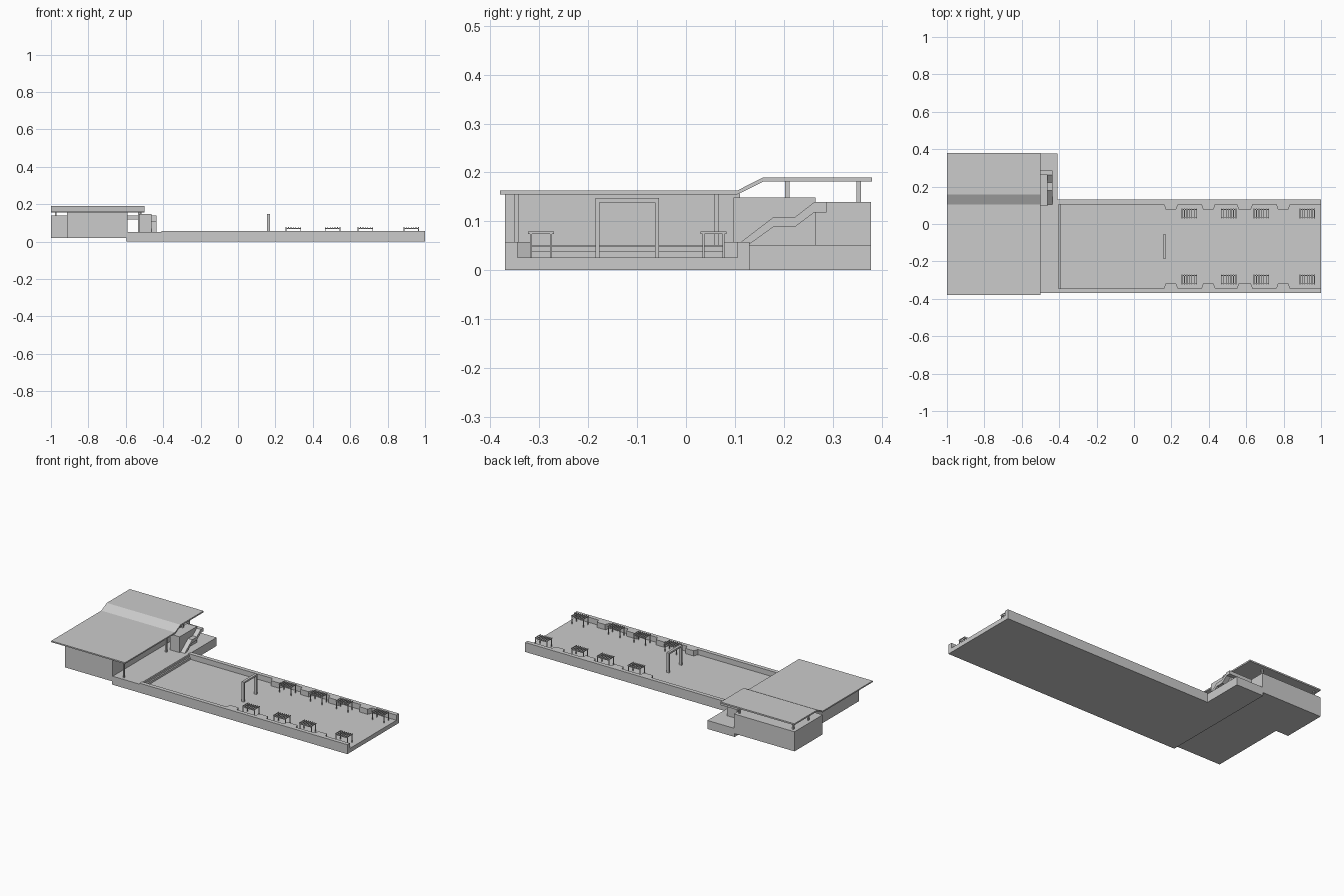
import bpy, bmesh
from mathutils import Vector

MID = -0.12  # centre line of the long terrace in y


def make(name, bm):
    bmesh.ops.recalc_face_normals(bm, faces=bm.faces)
    me = bpy.data.meshes.new(name)
    bm.to_mesh(me)
    bm.free()
    ob = bpy.data.objects.new(name, me)
    bpy.context.collection.objects.link(ob)
    return ob


def add_box(bm, x0, x1, y0, y1, z0, z1):
    vs = bmesh.ops.create_cube(bm, size=1)["verts"]
    for v in vs:
        v.co = Vector((x1 if v.co.x > 0 else x0,
                       y1 if v.co.y > 0 else y0,
                       z1 if v.co.z > 0 else z0))


def boxes(name, *dims):
    bm = bmesh.new()
    for d in dims:
        add_box(bm, *d)
    return make(name, bm)


def extrude(name, pts, vec):
    bm = bmesh.new()
    f = bm.faces.new([bm.verts.new(p) for p in pts])
    r = bmesh.ops.extrude_face_region(bm, geom=[f], use_keep_orig=True)
    bmesh.ops.translate(bm, vec=vec, verts=[g for g in r["geom"] if isinstance(g, bmesh.types.BMVert)])
    return make(name, bm)


def yz(name, prof, x0, x1):
    return extrude(name, [(x0, y, z) for y, z in prof], (x1 - x0, 0, 0))


# Long sunken terrace, entry platform and steps down
boxes("terrace_floor", (-0.41, 1, -0.37, 0.13, 0, 0.026))
extrude("entry_platform", [(-0.595, -0.37, 0), (-0.41, -0.37, 0), (-0.41, 0.378, 0),
                           (-0.595, 0.378, 0)], (0, 0, 0.052))
boxes("entry_steps", (-0.41, -0.403, -0.345, 0.105, 0.026, 0.05),
      (-0.403, -0.394, -0.345, 0.105, 0.026, 0.038))

# Side walls with alcoves along the far half, mirrored across the centre line
bays = [(0.16, 0.235), (0.36, 0.435), (0.55, 0.635), (0.76, 0.835)]
outline = [(1, 0.13), (-0.41, 0.13), (-0.41, 0.105)]
for a, b in bays:
    outline += [(a, 0.105), (a + 0.01, 0.077), (b - 0.01, 0.077), (b, 0.105)]
outline.append((1, 0.105))
for side, s in (("back", 1), ("front", -1)):
    pts = [(x, MID + s * (y - MID), 0.026) for x, y in outline]
    extrude(side + "_alcove_wall", pts, (0, 0, 0.032))

    # Slatted shelters standing in front of each alcove
    for i, x in enumerate((0.255, 0.465, 0.64, 0.885)):
        y0, y1 = sorted((MID + s * (0.03 - MID), MID + s * (0.083 - MID)))
        t, w = 0.004, 0.082
        dims = [(px, px + t, py, py + t, 0.026, 0.074)
                for px in (x, x + w - t) for py in (y0 + 0.004, y1 - 0.008)]
        dims += [(x, x + w, py, py + t, 0.068, 0.074) for py in (y0 + 0.004, y1 - 0.008)]
        dims += [(x + k * (w - t) / 6, x + k * (w - t) / 6 + t, y0, y1, 0.074, 0.079) for k in range(7)]
        boxes(f"{side}_shelter_{i + 1}", *dims)

# Free-standing gate frame
yz("gate_frame", [(-0.185, 0.026), (-0.185, 0.148), (-0.055, 0.148), (-0.055, 0.026),
                  (-0.063, 0.026), (-0.063, 0.138), (-0.177, 0.138), (-0.177, 0.026)], 0.154, 0.17)

# Main building, lower wing with roof terrace, and stair room
boxes("main_building", (-0.915, -0.59, -0.37, 0.11, 0.02, 0.157))
boxes("rear_wing", (-1, -0.59, 0.105, 0.378, 0.02, 0.14))
boxes("stair_room", (-0.53, -0.463, 0.097, 0.265, 0.05, 0.149))

# Outside stair with a half landing, and the bridge to the terrace
yz("outside_stair", [(0.105, 0.052), (0.178, 0.108), (0.222, 0.108), (0.262, 0.139), (0.287, 0.139),
                     (0.287, 0.118), (0.262, 0.118), (0.222, 0.088), (0.178, 0.088), (0.128, 0.052)],
   -0.463, -0.435)
boxes("stair_bridge", (-0.59, -0.463, 0.265, 0.287, 0.118, 0.139))

# Roof with a raised rear section
yz("roof", [(-0.38, 0.155), (0.105, 0.155), (0.158, 0.181), (0.38, 0.181),
            (0.38, 0.19), (0.158, 0.19), (0.105, 0.163), (-0.38, 0.163)], -1, -0.5)

# Roof posts
posts = [(-0.53, -0.347, 0.05, 0.157), (-0.53, 0.062, 0.05, 0.157),
         (-0.52, 0.207, 0.145, 0.183), (-0.61, 0.353, 0.138, 0.183),
         (-0.975, 0.207, 0.138, 0.183), (-0.975, 0.353, 0.138, 0.183)]
r = 0.0045
for i, (x, y, z0, z1) in enumerate(posts):
    boxes(f"roof_post_{i + 1}", (x - r, x + r, y - r, y + r, z0, z1))
